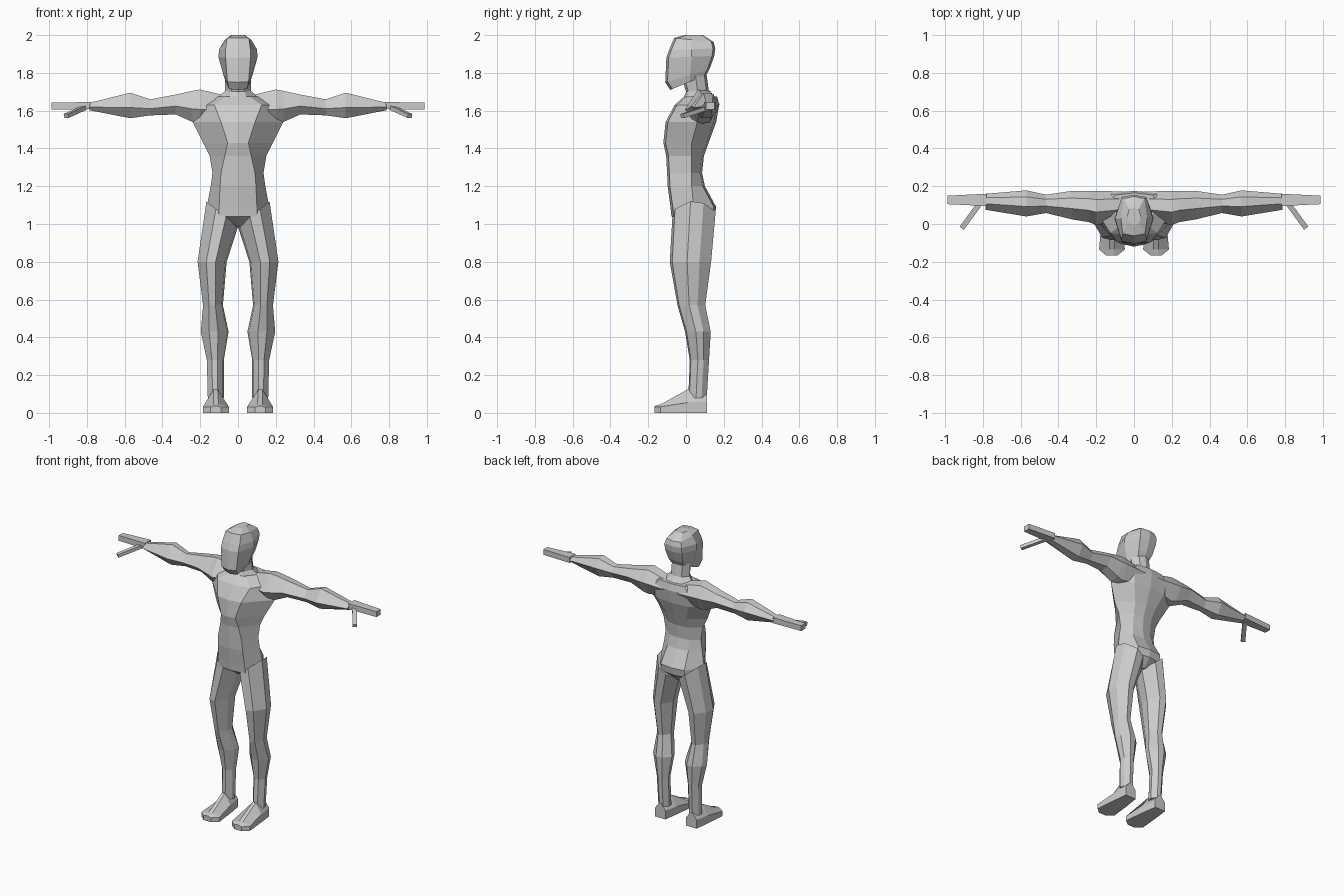
import bpy, bmesh
from mathutils import Vector


def loft(name, rings, mirror=False):
    """Skin a list of equal-length point rings, cap both ends."""
    bm = bmesh.new()
    loops = [[bm.verts.new(p) for p in r] for r in rings]
    n = len(loops[0])
    for a, b in zip(loops, loops[1:]):
        for i in range(n):
            j = (i + 1) % n
            bm.faces.new((a[i], a[j], b[j], b[i]))
    bm.faces.new(loops[0])
    bm.faces.new(loops[-1])
    bmesh.ops.recalc_face_normals(bm, faces=bm.faces)
    me = bpy.data.meshes.new(name)
    bm.to_mesh(me)
    bm.free()
    ob = bpy.data.objects.new(name, me)
    bpy.context.collection.objects.link(ob)
    if mirror:
        mod = ob.modifiers.new("Mirror", "MIRROR")
        mod.use_mirror_merge = False
    return ob


def body_ring(zf, zb, yf, yb, ym, w, fx, bx):
    """Symmetric eight-sided ring, tilted from zf at the front to zb at the back."""
    half = [(0, yf), (fx, yf + 0.012), (w, ym), (bx, yb - 0.012), (0, yb)]
    pts = half + [(-x, y) for x, y in half[3:0:-1]]
    return [(x, y, zf + (zb - zf) * (y - yf) / (yb - yf)) for x, y in pts]


def leg_ring(xi, xo, yf, yb, zi, zo):
    """Eight-sided leg ring, tilted from the inner side to the outer side."""
    unit = [(.38, 0), (.7, .06), (1, .42), (.93, .72), (.6, 1), (.3, .97), (0, .65), (.06, .35)]
    return [(xi + (xo - xi) * u, yf + (yb - yf) * v, zi + (zo - zi) * u) for u, v in unit]


def arm_ring(x, yf, yb, zt, zb):
    """Six-sided arm ring across x."""
    unit = [(0, .42), (.38, 1), (.75, .95), (1, .55), (.72, .03), (.3, 0)]
    return [(x, yf + (yb - yf) * u, zb + (zt - zb) * v) for u, v in unit]


# Torso: z, front y, back y, side y, half width, front panel x, back panel x
torso = [
    (.985, .0, .10, .04, .04, .02, .02),
    (1.04, -.077, .152, .04, .172, .10, .09),
    (1.09, -.082, .16, .04, .165, .10, .09),
    (1.20, -.097, .10, .03, .145, .095, .08),
    (1.27, -.10, .085, .03, .135, .09, .07),
    (1.36, -.105, .095, .03, .15, .07, .07),
    (1.43, -.12, .12, .03, .185, .055, .08),
    (1.54, -.108, .16, .06, .24, .09, .12),
    (1.63, -.06, .175, .09, .215, .125, .13),
    (1.675, -.01, .165, .09, .13, .06, .10),
]
loft("torso", [body_ring(r[0], *r) for r in torso])

# Neck
neck = [
    (1.65, 1.67, -.02, .15, .08, .115, .05, .06),
    (1.70, 1.71, .0, .12, .06, .07, .035, .04),
    (1.77, 1.82, -.02, .105, .05, .066, .035, .04),
]
loft("neck", [body_ring(*r) for r in neck])

# Head
head = [
    (1.71, 1.79, -.083, .108, .02, .065, .048, .045),
    (1.75, 1.82, -.11, .125, .02, .077, .056, .055),
    (1.88, 1.89, -.104, .15, .03, .104, .066, .065),
    (1.92, 1.93, -.09, .155, .03, .10, .066, .065),
    (1.985, 1.963, -.063, .146, .03, .07, .058, .055),
    (2.0, 2.0, -.005, .09, .04, .036, .028, .025),
]
loft("head", [body_ring(*r) for r in head])

# Arms
arms = [
    (.05, .02, .172, 1.675, 1.56),
    (.20, -.005, .175, 1.712, 1.53),
    (.24, .01, .175, 1.705, 1.54),
    (.33, .025, .175, 1.685, 1.58),
    (.465, .058, .155, 1.66, 1.575),
    (.57, .04, .178, 1.695, 1.56),
    (.785, .075, .16, 1.642, 1.602),
]
loft("arm", [arm_ring(*r) for r in arms], mirror=True)


def box_ring(x, y0, y1, z0, z1):
    return [(x, y0, z0), (x, y1, z0), (x, y1, z1), (x, y0, z1)]


# Hands
loft("hand", [box_ring(.78, .095, .16, 1.608, 1.646),
              box_ring(.988, .105, .15, 1.605, 1.642)], mirror=True)

# Thumbs: thin square bars angled forward and down
start, end = Vector((.815, .11, 1.615)), Vector((.91, -.02, 1.572))
side = (end - start).cross(Vector((0, 0, 1))).normalized() * .014
up = side.cross(end - start).normalized() * .011
loft("thumb", [[p + side * a + up * b for a, b in ((1, 1), (-1, 1), (-1, -1), (1, -1))]
               for p in (start, end)], mirror=True)

# Legs
legs = [
    (.0, .167, -.072, .157, .985, 1.12),
    (.06, .214, -.086, .133, .80, .80),
    (.08, .185, -.045, .102, .57, .57),
    (.05, .197, -.005, .131, .43, .43),
    (.075, .165, .02, .122, .28, .28),
    (.075, .16, .012, .11, .08, .08),
]
loft("leg", [leg_ring(*r) for r in legs], mirror=True)

# Feet: y, inner x, outer x, top z, ridge z
feet = [
    (.112, .08, .16, .06, .10),
    (.01, .065, .172, .055, .125),
    (-.135, .048, .185, .032, .045),
    (-.168, .09, .145, .03, .036),
]
loft("foot", [[(a, y, 0), (b, y, 0), (b, y, z), (b * .6 + a * .4, y, h), (a * .6 + b * .4, y, h), (a, y, z)]
              for y, a, b, z, h in feet], mirror=True)
